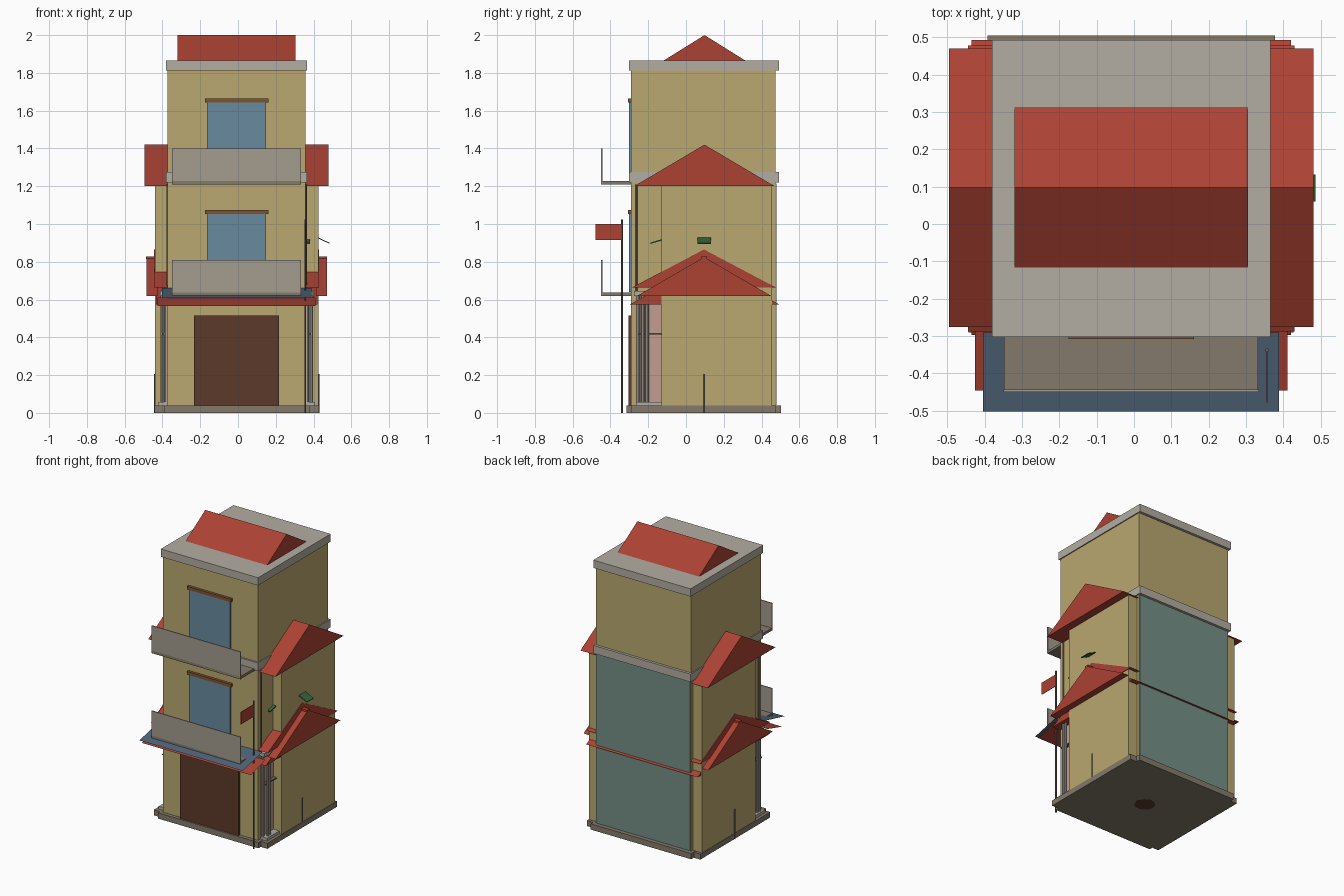
import bpy, bmesh, math

if "Cube" in bpy.data.objects:
    bpy.data.objects.remove(bpy.data.objects["Cube"])

C = -0.0075      # x of the building's mirror plane
R = 0.097        # y of the roof ridges


def lin(c):
    return tuple((v / 255 / 12.92) if v < 10 else ((v / 255 + 0.055) / 1.055) ** 2.4 for v in c) + (1,)


def material(name, rgb):
    m = bpy.data.materials.new(name)
    m.diffuse_color = lin(rgb)
    m.use_nodes = True
    m.node_tree.nodes["Principled BSDF"].inputs["Base Color"].default_value = m.diffuse_color
    return m


WALL = material("wall_plaster", (186, 168, 112))
STONE = material("pale_stone", (180, 174, 162))
BASE = material("base_stone", (132, 122, 108))
PANEL = material("balcony_stone", (164, 156, 142))
RED = material("red_tile", (172, 66, 52))
BLUE = material("blue_awning", (78, 100, 120))
GLASS = material("window_glass", (104, 138, 158))
WOOD = material("dark_wood", (92, 58, 42))
LINTEL = material("lintel_wood", (128, 84, 48))
TEAL = material("teal_panel", (116, 144, 134))
PINK = material("pink_panel", (196, 158, 146))
METAL = material("metal", (110, 100, 92))
GREEN = material("green_plate", (56, 100, 56))


def build(name, verts, faces, mat):
    me = bpy.data.meshes.new(name)
    me.from_pydata(verts, [], faces)
    bm = bmesh.new()
    bm.from_mesh(me)
    bmesh.ops.recalc_face_normals(bm, faces=bm.faces)
    bm.to_mesh(me)
    bm.free()
    me.materials.append(mat)
    ob = bpy.data.objects.new(name, me)
    bpy.context.collection.objects.link(ob)
    return ob


def prism(name, x0, x1, profile, mat):
    """Extrude a (y, z) profile along x."""
    n = len(profile)
    verts = [(x, y, z) for x in (x0, x1) for y, z in profile]
    faces = [list(range(n)), list(range(n, 2 * n))]
    faces += [(i, (i + 1) % n, (i + 1) % n + n, i + n) for i in range(n)]
    return build(name, verts, faces, mat)


def box(name, x0, x1, y0, y1, z0, z1, mat):
    return prism(name, x0, x1, [(y0, z0), (y1, z0), (y1, z1), (y0, z1)], mat)


def gable(name, x0, x1, y0, y1, z0, z1, mat=RED):
    return prism(name, x0, x1, [(y0, z0), (y1, z0), ((y0 + y1) / 2, z1)], mat)


def sheet(name, half, y0, z0, y1, z1, mat):
    v = [(C - half, y0, z0), (C + half, y0, z0), (C + half, y1, z1), (C - half, y1, z1)]
    return build(name, v, [(0, 1, 2, 3)], mat)


def pole(name, x, y, z0, z1, r, mat, sides=8):
    bpy.ops.mesh.primitive_cylinder_add(vertices=sides, radius=r, depth=z1 - z0,
                                        location=(x, y, (z0 + z1) / 2))
    ob = bpy.context.object
    ob.name = name
    ob.data.materials.append(mat)
    return ob


def mid(name, half, *rest):
    return box(name, C - half, C + half, *rest)


# Plinth and underside disc
mid("plinth", 0.385, -0.315, 0.504, 0, 0.04, BASE)
mid("wing_plinth", 0.435, -0.29, 0.475, 0, 0.038, BASE)
pole("underside_disc", C, R, -0.0005, 0.005, 0.065, WOOD, 24)

# Walls
mid("lower_body", 0.365, -0.29, 0.475, 0.04, 1.22, WALL)
mid("side_wings", 0.4325, -0.13, 0.455, 0.038, 1.2, WALL)
mid("upper_body", 0.365, -0.29, 0.475, 1.22, 1.82, WALL)
mid("back_panel", 0.36, 0.475, 0.479, 0.042, 1.215, TEAL)

# Floor slabs
mid("middle_slab", 0.3725, -0.302, 0.493, 1.22, 1.275, STONE)
mid("top_slab", 0.3725, -0.302, 0.493, 1.812, 1.866, STONE)

# Roofs
gable("top_roof", C - 0.312, C + 0.312, -0.117, 0.313, 1.866, 2.0)
gable("lower_eave_roof", C - 0.4275, C + 0.4275, -0.297, 0.493, 0.575, 0.785)
gable("lower_wing_roof", C - 0.437, C + 0.437, -0.288, 0.478, 0.663, 0.865)
for side, s in (("left", -1), ("right", 1)):
    def at(h, s=s):
        return C + s * h
    gable(side + "_upper_roof", at(0.36), at(0.4875), -0.275, 0.47, 1.2, 1.42)
    gable(side + "_outer_roof", at(0.42), at(0.4775), -0.258, 0.45, 0.62, 0.825)
    box(side + "_ridge_cap", at(0.43), at(0.479), R - 0.015, R + 0.015, 0.815, 0.829, RED)
    # Corner porch columns, screen and posts
    box(side + "_column_base", at(0.36), at(0.415), -0.265, -0.13, 0.038, 0.058, STONE)
    for i, (h, y) in enumerate(((0.375, -0.252), (0.395, -0.228), (0.395, -0.205))):
        pole(f"{side}_column_{i + 1}", at(h), y, 0.05, 0.63, 0.009, STONE)
    box(side + "_screen", at(0.36), at(0.37), -0.265, -0.13, 0.058, 0.575, PINK)
    box(side + "_screen_rail", at(0.37), at(0.395), -0.255, -0.13, 0.415, 0.423, METAL)
    box(side + "_porch_beam", at(0.36), at(0.405), -0.275, -0.13, 0.62, 0.645, STONE)
    pole(side + "_downpipe", at(0.367), -0.262, 0.64, 1.21, 0.005, METAL)
    pole(side + "_short_post", at(0.434), R, 0, 0.205, 0.004, METAL)

# Front awnings
sheet("blue_awning", 0.396, -0.502, 0.61, -0.29, 0.66, BLUE)
sheet("red_awning", 0.418, -0.445, 0.565, -0.285, 0.61, RED)

# Door, balcony windows and balconies
mid("front_door", 0.225, -0.304, -0.289, 0.04, 0.515, WOOD)
for name, z in (("lower", 0.62), ("upper", 1.21)):
    mid(name + "_window", 0.157, -0.303, -0.289, z + 0.02, z + 0.435, GLASS)
    mid(name + "_lintel", 0.168, -0.308, -0.289, z + 0.433, z + 0.455, LINTEL)
    mid(name + "_balcony_floor", 0.34, -0.45, -0.289, z, z + 0.018, BASE)
    mid(name + "_balcony_front", 0.342, -0.45, -0.443, z, z + 0.19, PANEL)

# Flag on its pole
pole("flag_pole", 0.356, -0.338, 0, 1.025, 0.005, METAL)
box("flag", 0.3545, 0.3575, -0.478, -0.342, 0.915, 1.0, RED)

# Small sloped plates on the right wing
side_plate = [(0.42, 0.926), (0.485, 0.895), (0.486, 0.9), (0.42, 0.931)]
verts = [(x, y, z) for y in (0.06, 0.132) for x, z in side_plate]
build("side_plate", verts, [(0, 1, 2, 3), (4, 5, 6, 7)] +
      [(i, (i + 1) % 4, (i + 1) % 4 + 4, i + 4) for i in range(4)], GREEN)
prism("front_plate", 0.36, 0.382, [(-0.13, 0.912), (-0.188, 0.895), (-0.188, 0.902), (-0.13, 0.919)], GREEN)
